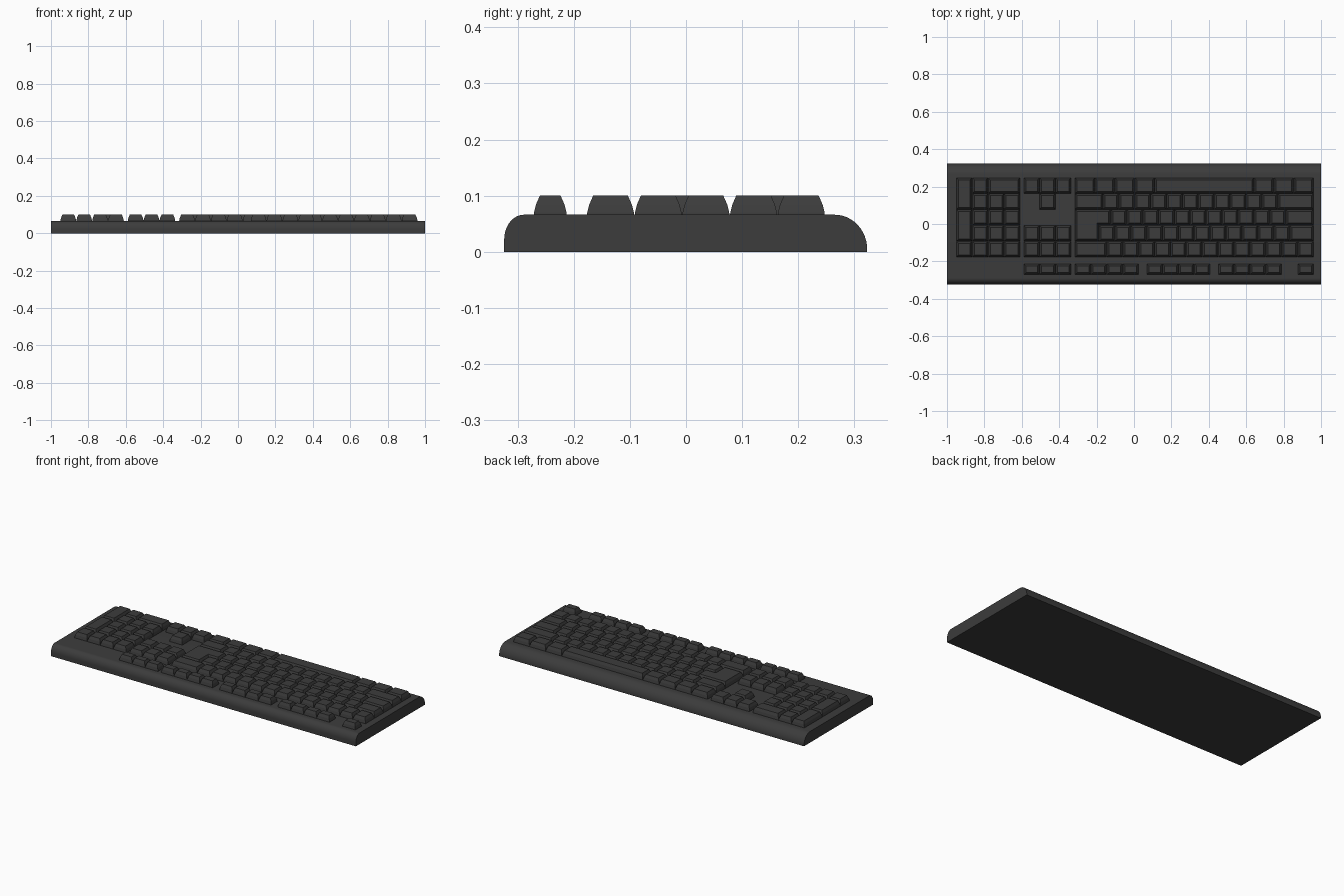
import bpy, bmesh, math
from mathutils import Vector

if "Cube" in bpy.data.objects:
    bpy.data.objects.remove(bpy.data.objects["Cube"])

U = 0.085                 # key pitch
DECK, TOP = 0.066, 0.1    # body deck and key-top heights
RIGHT = 0.96              # +x edge of the main block
ROW = [-0.177 + U * i for i in range(6)]   # row edges, digits to space bar

mat = bpy.data.materials.new("dark_plastic")
mat.diffuse_color = (0.045, 0.045, 0.045, 1)
mat.use_nodes = True
mat.node_tree.nodes["Principled BSDF"].inputs["Base Color"].default_value = mat.diffuse_color


def finish(name, bm):
    bmesh.ops.recalc_face_normals(bm, faces=bm.faces)
    me = bpy.data.meshes.new(name)
    bm.to_mesh(me)
    bm.free()
    me.materials.append(mat)
    ob = bpy.data.objects.new(name, me)
    bpy.context.collection.objects.link(ob)
    return ob


def add_key(bm, outline):
    """Loft a counter-clockwise axis-aligned outline into a tapered key cap."""
    pts = [Vector(p) for p in outline]
    n = len(pts)
    inward = []
    for i in range(n):
        d = (pts[(i + 1) % n] - pts[i]).normalized()
        inward.append(Vector((-d.y, d.x)))
    rings = []
    for inset, z in ((0.0005, DECK - 0.004), (0.001, DECK + 0.004),
                     (0.0045, DECK + 0.018), (0.0115, TOP)):
        rings.append([bm.verts.new((*(pts[i] + inset * (inward[i - 1] + inward[i])), z))
                      for i in range(n)])
    for a, b in zip(rings, rings[1:]):
        for i in range(n):
            j = (i + 1) % n
            bm.faces.new((a[i], a[j], b[j], b[i]))
    bm.faces.new(rings[-1])
    bm.faces.new(rings[0][::-1])


def rect(bm, x0, x1, y0, y1):
    add_key(bm, [(x0, y0), (x1, y0), (x1, y1), (x0, y1)])


def add_row(bm, x, widths, y0, y1):
    """Lay keys from x towards -x; negative widths are gaps."""
    for w in widths:
        if w > 0:
            rect(bm, x - w * U, x, y0, y1)
        x -= abs(w) * U


# Body: rounded side profile extruded along x
N = 12
profile = [(-0.324, 0)]
for i in range(N + 1):
    a = math.pi / 2 * i / N
    profile.append((-0.289 - 0.035 * math.cos(a), 0.022 + 0.044 * math.sin(a)))
for i in range(N + 1):
    a = math.pi / 2 * (1 - i / N)
    profile.append((0.265 + 0.058 * math.cos(a), 0.004 + 0.062 * math.sin(a)))
profile.append((0.323, 0))
bm = bmesh.new()
face = bm.faces.new([bm.verts.new((-1, y, z)) for y, z in profile])
ext = bmesh.ops.extrude_face_region(bm, geom=[face])
bmesh.ops.translate(bm, vec=(2, 0, 0),
                    verts=[v for v in ext["geom"] if isinstance(v, bmesh.types.BMVert)])
body = finish("keyboard_body", bm)
bpy.context.view_layer.objects.active = body
body.select_set(True)
bpy.ops.object.shade_smooth_by_angle(angle=math.radians(35))
body.select_set(False)

# Function row
bm = bmesh.new()
add_row(bm, RIGHT, [1, -1] + [1] * 4 + [-0.5] + [1] * 4 + [-0.5] + [1] * 4, -0.272, -0.212)
finish("function_keys", bm)

# Main typing block
bm = bmesh.new()
rows = [
    [1] * 13 + [2],
    [1.5] + [1] * 12,
    [1.75] + [1] * 11,
    [2.25] + [1] * 11 + [1.75],
    [1.25] * 3 + [6.25] + [1.25] * 4,
]
for i, widths in enumerate(rows):
    add_row(bm, RIGHT, widths, ROW[i], ROW[i + 1])
finish("typing_keys", bm)

# L-shaped enter key
bm = bmesh.new()
x0 = RIGHT - 15 * U
add_key(bm, [(x0, ROW[1]), (x0 + 1.5 * U, ROW[1]), (x0 + 1.5 * U, ROW[2]),
             (x0 + 2.25 * U, ROW[2]), (x0 + 2.25 * U, ROW[3]), (x0, ROW[3])])
finish("enter_key", bm)

# Navigation and arrow cluster
bm = bmesh.new()
nav = x0 - 0.02
add_row(bm, nav, [1] * 3, -0.272, -0.212)
for i, widths in ((0, [1] * 3), (1, [1] * 3), (3, [-1, 1]), (4, [1] * 3)):
    add_row(bm, nav, widths, ROW[i], ROW[i + 1])
finish("navigation_keys", bm)

# Number pad with two tall keys and one wide key
bm = bmesh.new()
pad = nav - 3 * U - 0.02
for i, widths in enumerate(([1] * 4, [1] * 3, [1] * 3, [1] * 3, [2, 1])):
    add_row(bm, pad, widths, ROW[i], ROW[i + 1])
for i in (1, 3):
    rect(bm, pad - 4 * U, pad - 3 * U, ROW[i], ROW[i + 2])
finish("number_pad_keys", bm)
